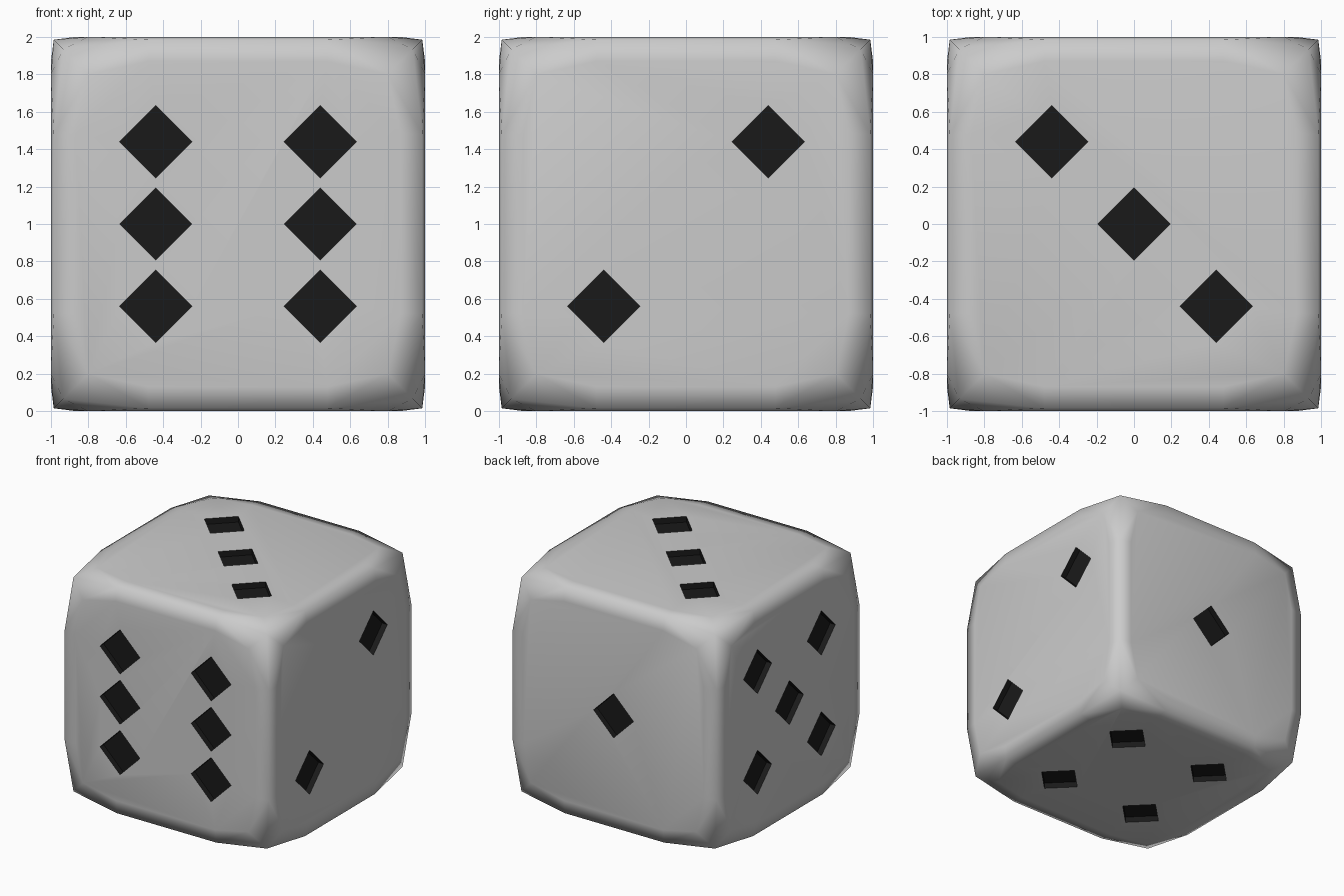
import bpy, bmesh, math
from itertools import permutations, product
from mathutils import Vector

if "Cube" in bpy.data.objects:
    bpy.data.objects.remove(bpy.data.objects["Cube"])

P = 0.44      # pip spacing
R = 0.193     # pip half diagonal
DEPTH = 0.05  # pip recess
UP = Vector((0, 0, 1))


def new_object(name, bm):
    mesh = bpy.data.meshes.new(name)
    bm.to_mesh(mesh)
    bm.free()
    ob = bpy.data.objects.new(name, mesh)
    bpy.context.collection.objects.link(ob)
    return ob


def material(name, value):
    m = bpy.data.materials.new(name)
    m.diffuse_color = (value, value, value, 1)
    m.use_nodes = True
    m.node_tree.nodes["Principled BSDF"].inputs["Base Color"].default_value = m.diffuse_color
    return m


# Cube body: flat faces, softly bulging edges and cut-in corners
seeds = [(0.935, 0.935, 0.935), (0.985, 0.985, 0.48),
         (1.0, 0.87, 0.48), (1.0, 0.80, 0.80)]
points = set()
for s in seeds:
    for p in permutations(s):
        for sg in product((-1, 1), repeat=3):
            points.add(tuple(a * b for a, b in zip(p, sg)))
bm = bmesh.new()
for p in sorted(points):
    bm.verts.new(p)
bmesh.ops.convex_hull(bm, input=bm.verts[:])
bmesh.ops.dissolve_limit(bm, angle_limit=math.radians(0.5),
                         verts=bm.verts[:], edges=bm.edges[:])
bmesh.ops.recalc_face_normals(bm, faces=bm.faces[:])
body = new_object("cube_body", bm)

# Pip layouts: (normal, right axis, up axis, pip positions)
corners = [(-P, -P), (P, -P), (-P, P), (P, P)]
X, Y, Z = Vector((1, 0, 0)), Vector((0, 1, 0)), UP
layouts = [
    (-Y, X, Z, corners + [(-P, 0), (P, 0)]),
    (Y, X, Z, [(0, 0)]),
    (X, Y, Z, [(-P, -P), (P, P)]),
    (-X, Y, Z, corners + [(0, 0)]),
    (Z, X, Y, [(-P, P), (0, 0), (P, -P)]),
    (-Z, X, Y, corners),
]

# Diamond prisms that cut the pips
bm = bmesh.new()
for n, u, v, spots in layouts:
    for a, b in spots:
        rings = []
        for h in (1 - DEPTH, 1.1):
            c = n * h + u * a + v * b
            rings.append([bm.verts.new(c + d * R) for d in (u, v, -u, -v)])
        lo, hi = rings
        bm.faces.new(lo)
        bm.faces.new(hi)
        for i in range(4):
            j = (i + 1) % 4
            bm.faces.new((lo[i], lo[j], hi[j], hi[i]))
bmesh.ops.recalc_face_normals(bm, faces=bm.faces[:])
cutter = new_object("pip_cutter", bm)
cutter.hide_render = True

bpy.context.view_layer.objects.active = body
body.select_set(True)
mod = body.modifiers.new("pips", 'BOOLEAN')
mod.operation = 'DIFFERENCE'
mod.solver = 'EXACT'
mod.object = cutter
bpy.ops.object.modifier_apply(modifier=mod.name)
bpy.data.objects.remove(cutter)

# Black recesses on a grey body
mesh = body.data
mesh.materials.clear()
mesh.materials.append(material("grey", 0.8))
mesh.materials.append(material("black", 0.01))
for f in mesh.polygons:
    c = sorted(abs(k) for k in f.center)
    f.material_index = 1 if c[2] < 0.985 and c[1] < 0.7 else 0

# Soft edges, crisp pips
cutoff = math.radians(82)
bpy.ops.object.shade_smooth_by_angle(angle=cutoff)
for v in mesh.vertices:
    v.co.z += 1
mesh.update()
